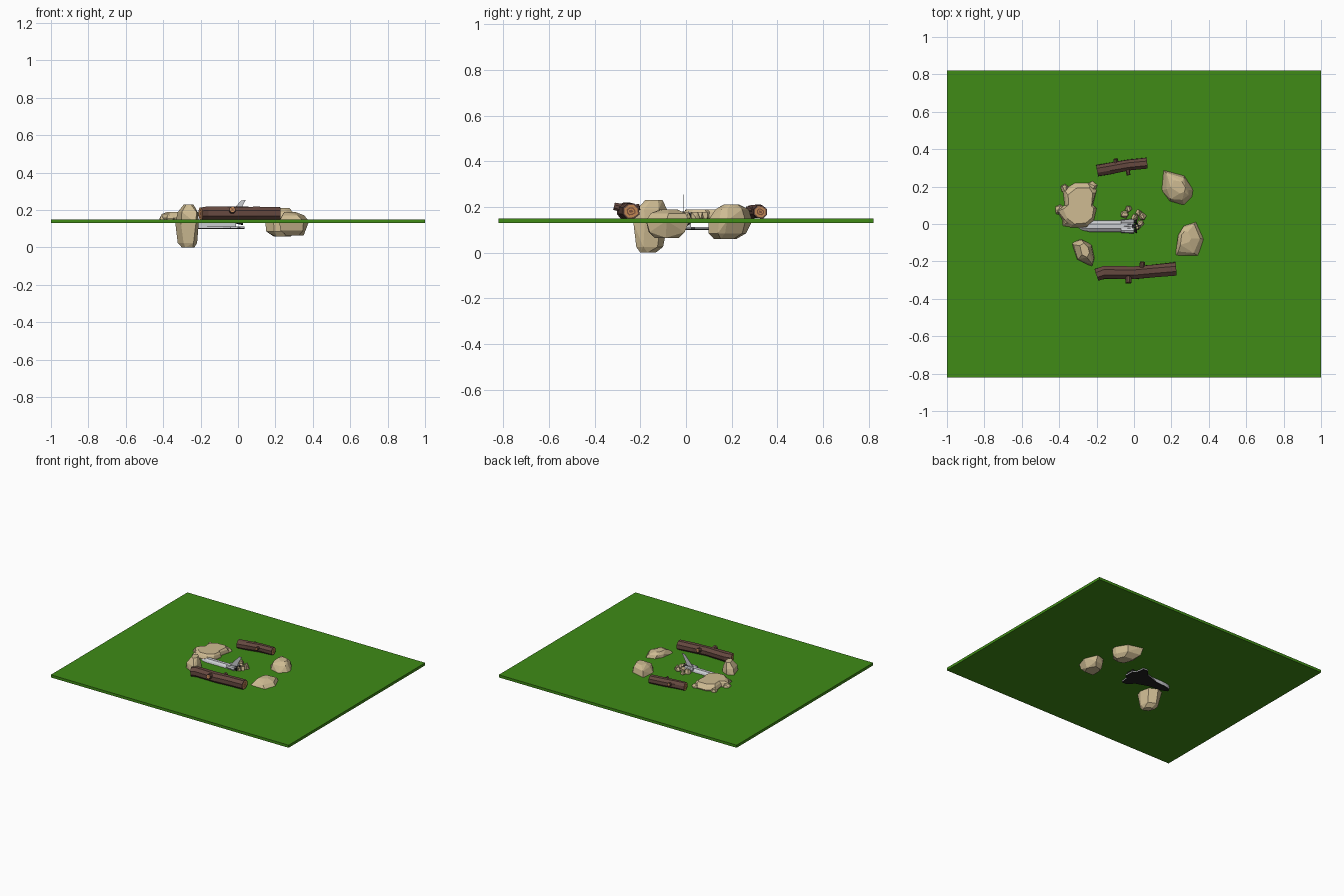
import bpy, bmesh, math, random
from mathutils import Vector, Matrix

if "Cube" in bpy.data.objects:
    bpy.data.objects.remove(bpy.data.objects["Cube"])

random.seed(4)


def mat(name, c):
    m = bpy.data.materials.new(name)
    m.diffuse_color = (*c, 1)
    m.use_nodes = True
    m.node_tree.nodes["Principled BSDF"].inputs["Base Color"].default_value = m.diffuse_color
    return m


GRASS = mat("grass", (0.05, 0.26, 0.008))
STONE = mat("stone", (0.62, 0.50, 0.29))
BARK = mat("bark", (0.13, 0.065, 0.05))
WOOD = mat("cut_wood", (0.55, 0.25, 0.09))
RING = mat("wood_ring", (0.2, 0.08, 0.04))
WHITE = mat("hull_grey", (0.60, 0.61, 0.64))
BLACK = mat("heat_black", (0.015, 0.015, 0.015))


def finish(name, bm, *mats):
    bmesh.ops.recalc_face_normals(bm, faces=bm.faces)
    me = bpy.data.meshes.new(name)
    bm.to_mesh(me)
    bm.free()
    ob = bpy.data.objects.new(name, me)
    bpy.context.collection.objects.link(ob)
    for m in mats:
        me.materials.append(m)
    return ob


def loft(bm, rings):
    """Bridge equal-length point rings and cap both ends; returns the caps."""
    vs = [[bm.verts.new(p) for p in r] for r in rings]
    n = len(vs[0])
    for a, b in zip(vs, vs[1:]):
        for i in range(n):
            j = (i + 1) % n
            bm.faces.new((a[i], a[j], b[j], b[i]))
    return [bm.faces.new(vs[0]), bm.faces.new(vs[-1])]


def prism(name, pts, offset, m):
    bm = bmesh.new()
    loft(bm, [pts, [Vector(p) + Vector(offset) for p in pts]])
    return finish(name, bm, m)


def layers_of(outline, layers, jitter):
    n = len(outline)
    cx, cy = sum(p[0] for p in outline) / n, sum(p[1] for p in outline) / n
    j = lambda: random.uniform(-jitter, jitter)
    return [[(cx + dx + (x - cx) * s + (j() if s < 1 else 0),
              cy + dy + (y - cy) * s + (j() if s < 1 else 0), z)
             for x, y in outline] for z, s, dx, dy in layers]


def boulder(name, outline, layers):
    """Faceted convex rock: hull of a scaled outline at several heights."""
    bm = bmesh.new()
    for ring in layers_of(outline, layers, 0.008):
        for p in ring:
            bm.verts.new(p)
    res = bmesh.ops.convex_hull(bm, input=bm.verts)
    loose = {v for v in res["geom_interior"] if isinstance(v, bmesh.types.BMVert)}
    bmesh.ops.delete(bm, geom=list(loose), context='VERTS')
    bmesh.ops.dissolve_limit(bm, angle_limit=math.radians(9), verts=bm.verts, edges=bm.edges)
    finish(name, bm, STONE)


def log(name, path, r, stubs):
    """Eight-sided log with ringed cut ends and short branch stubs."""
    bm = bmesh.new()

    def tube(points, radii, wob):
        pts = [Vector(p) for p in points]
        rings = []
        for i, c in enumerate(pts):
            d = pts[min(i + 1, len(pts) - 1)] - pts[max(i - 1, 0)]
            u = d.cross(Vector((0, 0, 1)) if abs(d.z) < abs(d.x) + abs(d.y) else Vector((1, 0, 0))).normalized()
            v = u.cross(d).normalized()
            rings.append([c + (u * math.cos(a) + v * math.sin(a)) * radii[i] * random.uniform(1 - wob, 1 + wob)
                          for a in (math.tau * (k + 0.5) / 8 for k in range(8))])
        for cap in loft(bm, rings):
            # concentric growth rings
            for k, idx in enumerate((0, 1, 2, 1)):
                size = sum((v.co - cap.calc_center_median()).length for v in cap.verts) / 8
                step = size * (0.2, 0.35, 0.3, 0.4)[k]
                ring = bmesh.ops.inset_region(bm, faces=[cap], thickness=step, use_even_offset=False)["faces"]
                for f in ring:
                    f.material_index = idx
            cap.material_index = 2

    tube(path, [r * random.uniform(0.95, 1.05) for _ in path], 0.07)
    for a, b, sr in stubs:
        tube((a, b), (sr, sr * 0.85), 0.05)
    finish(name, bm, BARK, WOOD, RING)


# Grass slab
prism("grass_slab", [(-1, -.82, .13), (1, -.82, .13), (1, .82, .13), (-1, .82, .13)], (0, 0, .02), GRASS)

# Boulders, half sunk in the slab
boulder("tall_boulder",
        [(-.335, -.1), (-.285, -.08), (-.225, -.11), (-.21, -.18), (-.225, -.23), (-.305, -.19)],
        [(0, .45, 0, -.01), (.025, .75, 0, -.01), (.13, 1, 0, 0), (.19, .9, 0, 0), (.23, .45, 0, .01)])
boulder("right_boulder",
        [(.235, -.06), (.27, -.005), (.335, .015), (.38, -.085), (.35, -.175), (.22, -.175)],
        [(.065, .55, 0, 0), (.09, .85, 0, 0), (.14, 1, 0, 0), (.172, .75, -.01, 0), (.19, .35, -.02, .01)])
boulder("back_boulder",
        [(.155, .29), (.27, .26), (.32, .18), (.315, .145), (.27, .097), (.19, .12), (.145, .18)],
        [(.06, .5, 0, -.01), (.085, .85, 0, -.01), (.14, 1, 0, 0), (.19, .75, 0, .005), (.21, .4, 0, .01)])

# Flat craggy rock beside the nose
bm = bmesh.new()
crag = [(-.315, .22), (-.235, .22), (-.2, .18), (-.22, .1), (-.2, .085), (-.215, .02), (-.25, -.02),
        (-.34, -.02), (-.375, .01), (-.415, .075), (-.37, .1), (-.38, .18)]
loft(bm, layers_of(crag, [(.132, .92, 0, 0), (.158, 1, 0, 0), (.178, .9, 0, 0), (.19, .78, .005, 0)], .006))
finish("flat_rock", bm, STONE)
for i, (x, y, s) in enumerate([(-.395, .075, .03), (-.37, .19, .024), (-.225, .2, .03), (-.36, .01, .028)]):
    boulder(f"crag_chip_{i}", [(x + s * math.cos(a), y + s * math.sin(a)) for a in (0.3, 1.5, 2.6, 3.9, 5.2)],
            [(.135, .9, 0, 0), (.155, 1, 0, 0), (.173, .5, 0, 0)])

# Logs
log("front_log", [(-.2, -.272, .182), (-.16, -.258, .184), (0, -.26, .184), (.1, -.25, .184), (.225, -.24, .182)], .036,
    [((-.03, -.26, .19), (-.03, -.315, .203), .02), ((.04, -.25, .19), (.045, -.203, .2), .017)])
log("back_log", [(-.197, .285, .178), (-.13, .297, .18), (-.03, .315, .18), (.07, .325, .178)], .031,
    [((-.1, .3, .18), (-.097, .348, .188), .014), ((-.035, .315, .185), (-.03, .262, .192), .013)])

# Winged spacecraft, buried to its upper hull
CY = -.012
bm = bmesh.new()
half = [(1, 0), (1, .55), (.75, .85), (.35, 1)]
prof = half + [(-y, z) for y, z in reversed(half)]
rings = []
for x, w, z0, z1 in [(-.325, .006, .115, .125), (-.31, .018, .107, .145), (-.28, .027, .104, .158),
                     (-.24, .033, .104, .172), (-.01, .033, .104, .172)]:
    rings.append([(x, CY + y * w, z0 + z * (z1 - z0)) for y, z in prof])
loft(bm, rings)
finish("fuselage", bm, WHITE)

plan = [(-.32, .008), (-.27, .03), (-.18, .036), (-.08, .07), (-.04, .115), (0, .115), (.01, .05), (.035, .035)]
plan = plan + [(x, -y) for x, y in reversed(plan)]
prism("belly_shield", [(x, CY + y, .099) for x, y in plan], (0, 0, .006), BLACK)
prism("delta_wing", [(x, CY + y, .105) for x, y in plan[1:-1]], (0, 0, .008), WHITE)
prism("tail_fin", [(-.06, CY - .002, .165), (0, CY - .002, .165), (.012, CY - .002, .2),
                   (.042, CY - .002, .255), (.016, CY - .002, .25)], (0, .004, 0), WHITE)


def cone(name, x, y, z, r1, r2, length, m):
    bm = bmesh.new()
    bmesh.ops.create_cone(bm, cap_ends=True, segments=8, radius1=r1, radius2=r2, depth=length,
                          matrix=Matrix.Translation((x, y, z)) @ Matrix.Rotation(math.pi / 2, 4, 'Y'))
    finish(name, bm, m)


for side, s in (("left", 1), ("right", -1)):
    cone(f"{side}_engine_pod", -.035, CY + s * .022, .163, .013, .017, .07, WHITE)
    cone(f"{side}_pod_nozzle", .007, CY + s * .024, .163, .006, .012, .016, BLACK)
    cone(f"{side}_main_nozzle", .008, CY + s * .018, .135, .008, .016, .036, BLACK)
cone("top_main_nozzle", .008, CY, .165, .008, .016, .036, BLACK)

# Small pebbles around the tail
for i, (x, y, s) in enumerate([(-.05, .05, .022), (-.03, .08, .018), (.005, .035, .02), (.025, .06, .018),
                               (.045, .04, .02), (.035, .005, .018), (.02, -.015, .016)]):
    boulder(f"pebble_{i}", [(x + s * math.cos(a + i), y + s * math.sin(a + i)) for a in (0, 1.2, 2.3, 3.7, 5.1)],
            [(.14, .8, 0, 0), (.157, 1, 0, 0), (.178, .55, 0, 0)])
